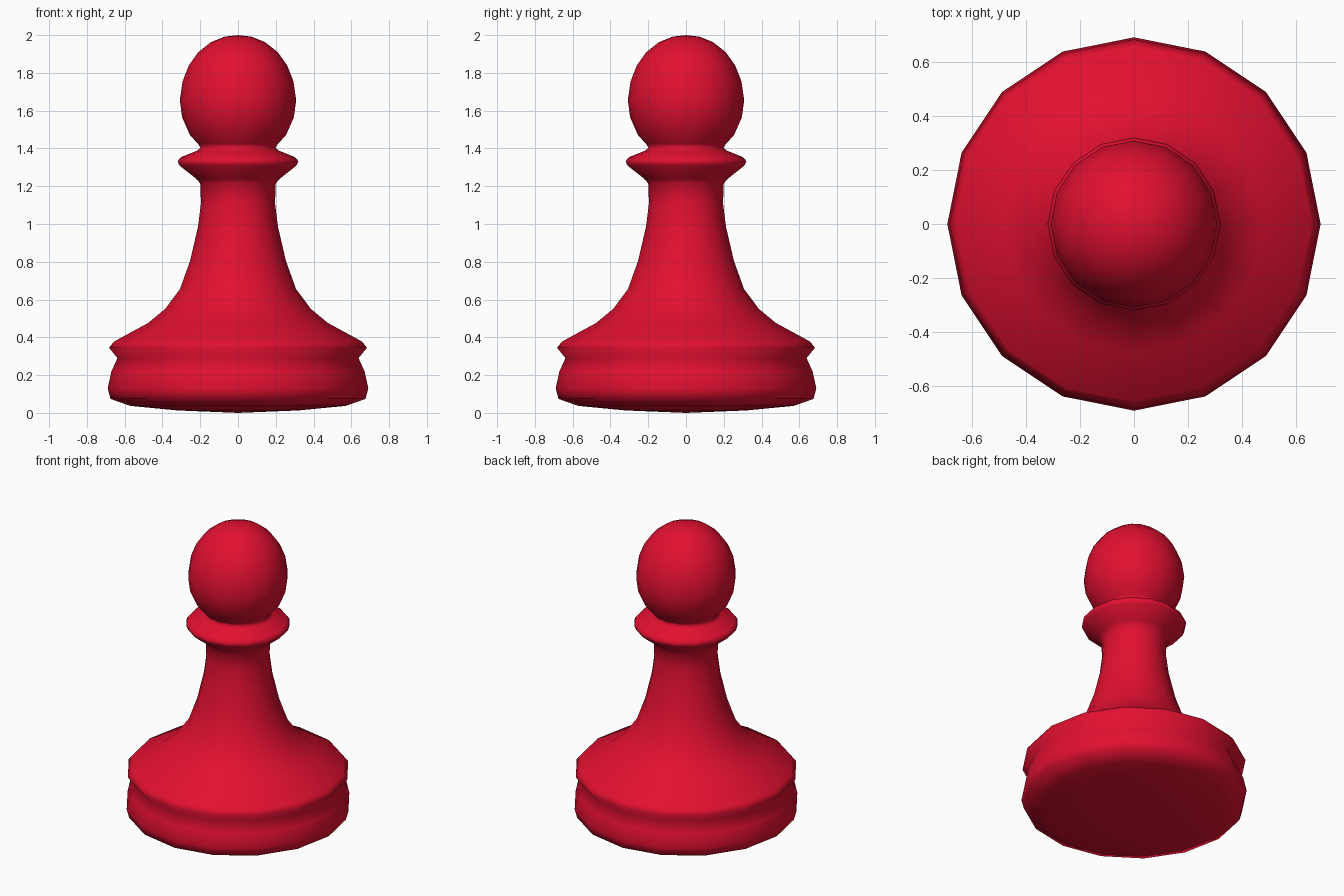
import bpy, bmesh, math

if "Cube" in bpy.data.objects:
    bpy.data.objects.remove(bpy.data.objects["Cube"], do_unlink=True)

SIDES = 16

# Single glossy red for the whole piece
RED = (0.76, 0.005, 0.03, 1)
red = bpy.data.materials.new("red")
red.use_nodes = True
red.diffuse_color = RED
red.node_tree.nodes["Principled BSDF"].inputs["Base Color"].default_value = RED

# Turned profile as (radius, height), bottom to top
foot = [(0, 0), (0.32, 0.013), (0.57, 0.037), (0.675, 0.074), (0.69, 0.13),
        (0.67, 0.22), (0.638, 0.29)]
skirt = [(0.683, 0.345), (0.656, 0.378), (0.476, 0.476), (0.386, 0.55)]
stem = [(0.307, 0.656), (0.254, 0.804), (0.212, 0.984), (0.196, 1.11), (0.2, 1.215)]
collar = [(0.222, 1.24), (0.31, 1.31), (0.32, 1.333), (0.302, 1.354), (0.217, 1.388)]
head = [(0.198, 1.403), (0.212, 1.425), (0.254, 1.47), (0.296, 1.565), (0.308, 1.656),
        (0.293, 1.757), (0.26, 1.84), (0.21, 1.91), (0.143, 1.963), (0.07, 1.992), (0, 2)]
profile = foot + skirt + stem + collar + head

# Spin the profile about the vertical axis
bm = bmesh.new()
verts = [bm.verts.new((r, 0, z)) for r, z in profile]
edges = [bm.edges.new(pair) for pair in zip(verts, verts[1:])]
bmesh.ops.spin(bm, geom=verts + edges, cent=(0, 0, 0), axis=(0, 0, 1),
               angle=math.tau, steps=SIDES, use_duplicate=False)
bmesh.ops.remove_doubles(bm, verts=bm.verts, dist=0.001)
bmesh.ops.recalc_face_normals(bm, faces=bm.faces)
for face in bm.faces:
    face.smooth = True

mesh = bpy.data.meshes.new("turned_piece")
bm.to_mesh(mesh)
bm.free()
mesh.materials.append(red)
bpy.context.collection.objects.link(bpy.data.objects.new("turned_piece", mesh))
